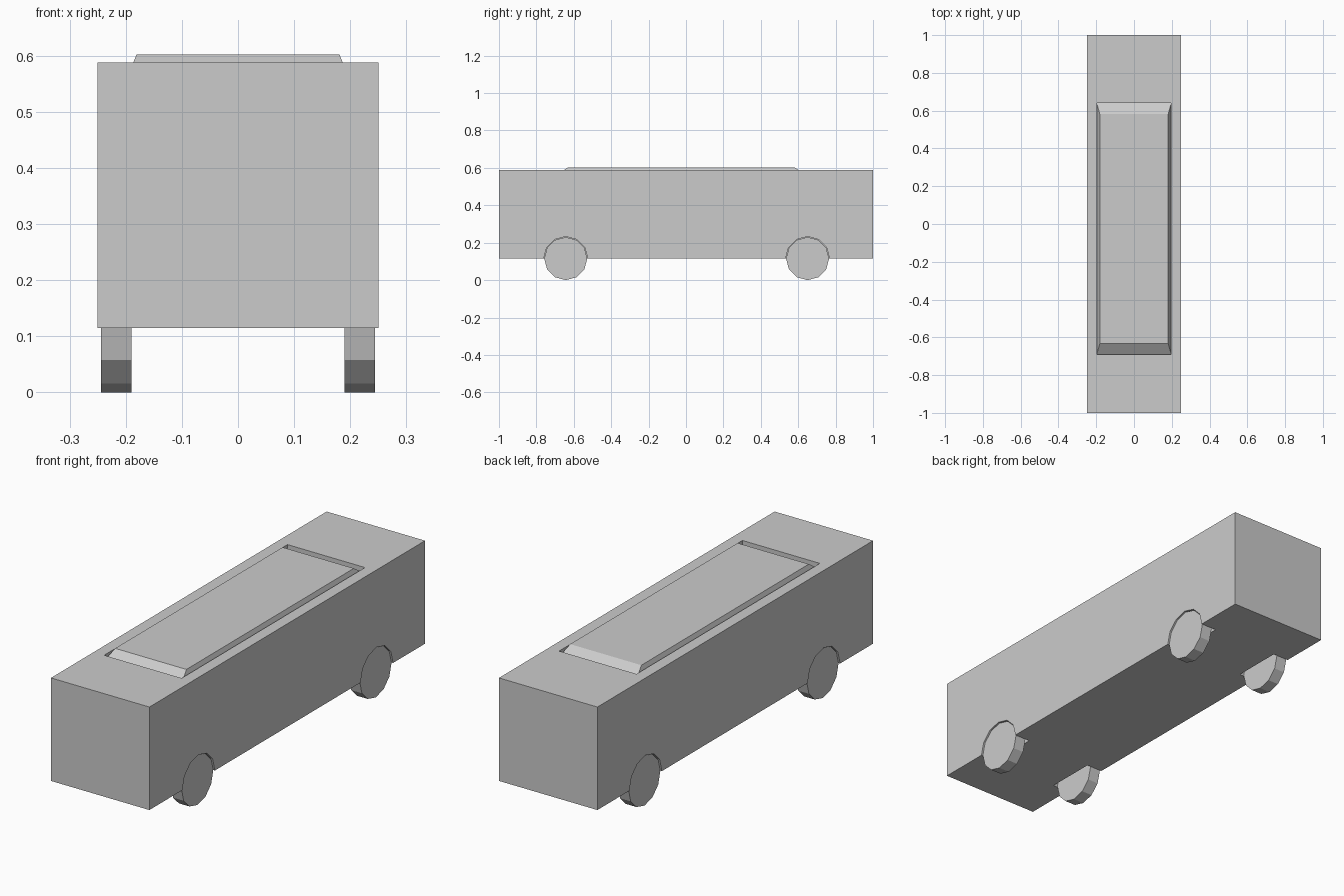
import bpy, bmesh
from math import pi
from mathutils import Matrix, Vector

if "Cube" in bpy.data.objects:
    bpy.data.objects.remove(bpy.data.objects["Cube"])

WHEEL_R = 0.115
AXLES = (-0.643, 0.65)


def make_object(name, bm):
    bmesh.ops.recalc_face_normals(bm, faces=bm.faces)
    mesh = bpy.data.meshes.new(name)
    bm.to_mesh(mesh)
    bm.free()
    obj = bpy.data.objects.new(name, mesh)
    bpy.context.collection.objects.link(obj)
    return obj


def disc(name, x0, x1, y, radius):
    """12-sided cylinder lying along x, between x0 and x1."""
    bm = bmesh.new()
    place = Matrix.Translation(((x0 + x1) / 2, y, WHEEL_R)) @ Matrix.Rotation(pi / 2, 4, 'Y')
    bmesh.ops.create_cone(bm, cap_ends=True, segments=12, radius1=radius,
                          radius2=radius, depth=abs(x1 - x0), matrix=place)
    return make_object(name, bm)


def rect(bm, hx, y0, y1, z):
    return [bm.verts.new(p) for p in ((-hx, y0, z), (hx, y0, z), (hx, y1, z), (-hx, y1, z))]


# Body: stacked rectangles give box, sunken roof groove and raised roof panel
bm = bmesh.new()
rings = [rect(bm, *r) for r in (
    (0.25, -1, 1, 0.115),             # floor
    (0.25, -1, 1, 0.588),             # roof edge
    (0.197, -0.69, 0.64, 0.588),      # groove rim
    (0.197, -0.69, 0.64, 0.562),      # groove bottom
    (0.181, -0.633, 0.582, 0.602),    # roof panel top
)]
bm.faces.new(rings[0])
bm.faces.new(rings[-1])
for a, b in zip(rings, rings[1:]):
    for i in range(4):
        j = (i + 1) % 4
        bm.faces.new((a[i], a[j], b[j], b[i]))
body = make_object("body", bm)

# Wheels and the arches cut for them
for end, y in zip(("front", "back"), AXLES):
    for side, s in (("right", 1), ("left", -1)):
        disc(f"{end}_{side}_wheel", s * 0.19, s * 0.244, y, WHEEL_R)
        cutter = disc(f"{end}_{side}_arch_cutter", s * 0.17, s * 0.28, y, WHEEL_R + 0.003)
        cutter.hide_render = True
        mod = body.modifiers.new("wheel_arch", 'BOOLEAN')
        mod.operation = 'DIFFERENCE'
        mod.solver = 'EXACT'
        mod.object = cutter
        bpy.context.view_layer.objects.active = body
        bpy.ops.object.modifier_apply(modifier=mod.name)
        bpy.data.objects.remove(cutter)
